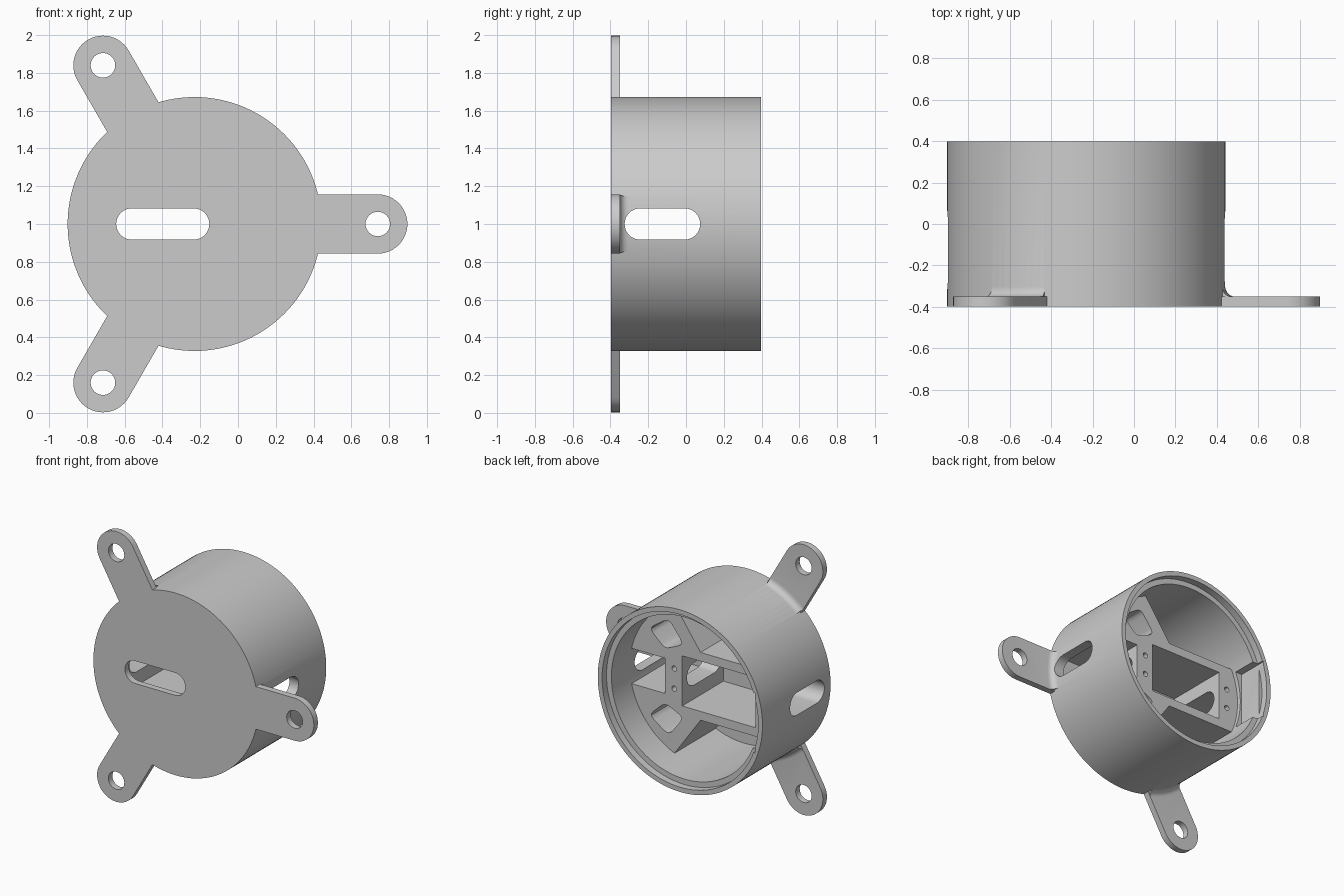
import bpy, bmesh, math
from mathutils import Vector

if "Cube" in bpy.data.objects:
    bpy.data.objects.remove(bpy.data.objects["Cube"])

CX, CZ = -0.23, 1.0            # housing axis, running along y
FRONT, BACK, FLOOR, TOP = -0.397, 0.397, -0.35, 0.13

grey = bpy.data.materials.new("plain grey")
grey.diffuse_color = (0.6, 0.6, 0.6, 1)
grey.use_nodes = True
grey.node_tree.nodes["Principled BSDF"].inputs["Base Color"].default_value = grey.diffuse_color


def sections(name, rings):
    """Closed solid skinned through equal-length rings of points."""
    bm = bmesh.new()
    vs = [[bm.verts.new((x + CX, y, z + CZ)) for x, y, z in r] for r in rings]
    n = len(vs[0])
    for a, b in zip(vs, vs[1:]):
        for i in range(n):
            bm.faces.new((a[i], a[(i + 1) % n], b[(i + 1) % n], b[i]))
    bm.faces.new(vs[0])
    bm.faces.new(vs[-1])
    bmesh.ops.recalc_face_normals(bm, faces=bm.faces)
    me = bpy.data.meshes.new(name)
    bm.to_mesh(me)
    bm.free()
    me.materials.append(grey)
    ob = bpy.data.objects.new(name, me)
    bpy.context.collection.objects.link(ob)
    return ob


def prism(name, pts, y0, y1):
    return sections(name, [[(x, y, z) for x, z in pts] for y in (y0, y1)])


def arc(cx, cz, r, a0, a1, n):
    return [(cx + r * math.cos(math.radians(a0 + (a1 - a0) * i / n)),
             cz + r * math.sin(math.radians(a0 + (a1 - a0) * i / n))) for i in range(n + 1)]


def circle(cx, cz, r, n=32):
    return arc(cx, cz, r, 0, 360, n)[:-1]


def capsule(x0, x1, cz, r):
    return arc(x1, cz, r, -90, 90, 16) + arc(x0, cz, r, 90, 270, 16)


def box(x0, x1, z0, z1):
    return [(x0, z0), (x1, z0), (x1, z1), (x0, z1)]


def turn(pts, deg):
    c, s = math.cos(math.radians(deg)), math.sin(math.radians(deg))
    return [(x * c - z * s, x * s + z * c) for x, z in pts]


def rounded(pts, f=0.25):
    out = []
    for i, p in enumerate(pts):
        p, a, b = Vector(p), Vector(pts[i - 1]), Vector(pts[(i + 1) % len(pts)])
        s, e = p.lerp(a, f), p.lerp(b, f)
        for k in range(5):
            t = k / 4
            out.append(tuple(s * (1 - t) ** 2 + p * 2 * t * (1 - t) + e * t * t))
    return out


def combine(base, other, op):
    other.hide_render = True
    m = base.modifiers.new("join", 'BOOLEAN')
    m.operation, m.solver, m.object = op, 'EXACT', other
    bpy.context.view_layer.objects.active = base
    bpy.ops.object.modifier_apply(modifier=m.name)
    bpy.data.objects.remove(other)


def add(ob):
    combine(housing, ob, 'UNION')


def cut(ob):
    combine(housing, ob, 'DIFFERENCE')


# round housing
housing = prism("housing", circle(0, 0, 0.672, 120), FRONT, BACK)

# three mounting lugs with a fillet against the housing
for deg in (0, 120, 240):
    lug = [(0.6, -0.157)] + arc(0.97, 0, 0.157, -90, 90, 24) + [(0.6, 0.157)]
    add(prism("lug", turn(lug, deg), FRONT, FLOOR))
    prof = [(0.65, -0.305), (0.65, -0.37), (0.717, -0.37)] + arc(0.717, -0.305, 0.045, 270, 180, 6)
    rings = []
    for k in range(9):
        a = math.radians(deg - 12.6 + 25.2 * k / 8)
        rings.append([(r * math.cos(a), y, r * math.sin(a)) for r, y in prof])
    add(sections("lug_fillet", rings))

# bore, stepped rim and the notch in the ledge
cut(prism("bore", circle(0, 0, 0.597, 120), FLOOR, 0.6))
cut(prism("rim_step", circle(0, 0, 0.637, 120), 0.345, 0.6))
cut(prism("ledge_notch", box(-0.61, -0.5, -0.22, 0.22), 0.16, 0.6))

# inner bracket: two end posts, two ribs, two braced arms
add(prism("near_post", box(0.17, 0.31, -0.2, 0.2), -0.37, TOP))
add(prism("far_post", box(-0.62, -0.43, -0.2, 0.2), -0.37, TOP))
for s in (1, -1):
    add(prism("rib", [(x, s * z) for x, z in box(-0.59, 0.22, 0.185, 0.25)], -0.37, TOP))
    arm = [(0.02, 0.22), (0.02, 0.25), (0.25, 0.575), (0.45, 0.44), (0.595, 0.2),
           (0.61, 0.13), (0.29, 0.13), (0.18, 0.19)]
    add(prism("arm", [(x, s * z) for x, z in arm], -0.37, TOP))

# arm windows and screw holes
for s in (1, -1):
    win = rounded([(0.44, 0.32), (0.31, 0.2), (0.16, 0.27), (0.28, 0.43)])
    cut(prism("arm_window", [(x, s * z) for x, z in win], -0.34, 0.3))
    for x in (0.235, -0.5):
        cut(prism("screw_hole", circle(x, s * 0.074, 0.02, 16), 0.03, 0.3))

# lug holes
for deg in (0, 120, 240):
    cut(prism("lug_hole", turn(circle(0.97, 0, 0.065), deg), -0.6, -0.2))

# front slot, and side slot passing right through
cut(prism("front_slot", capsule(-0.332, -0.005, 0, 0.083), -0.6, -0.3))
side = capsule(-0.242, -0.008, 0, 0.083)
cut(sections("side_slot", [[(x, y, z) for y, z in side] for x in (-1, 1)]))

# smooth curved walls, crisp edges
bpy.ops.object.select_all(action='DESELECT')
housing.select_set(True)
bpy.context.view_layer.objects.active = housing
bpy.ops.object.shade_smooth_by_angle(angle=math.radians(30))
